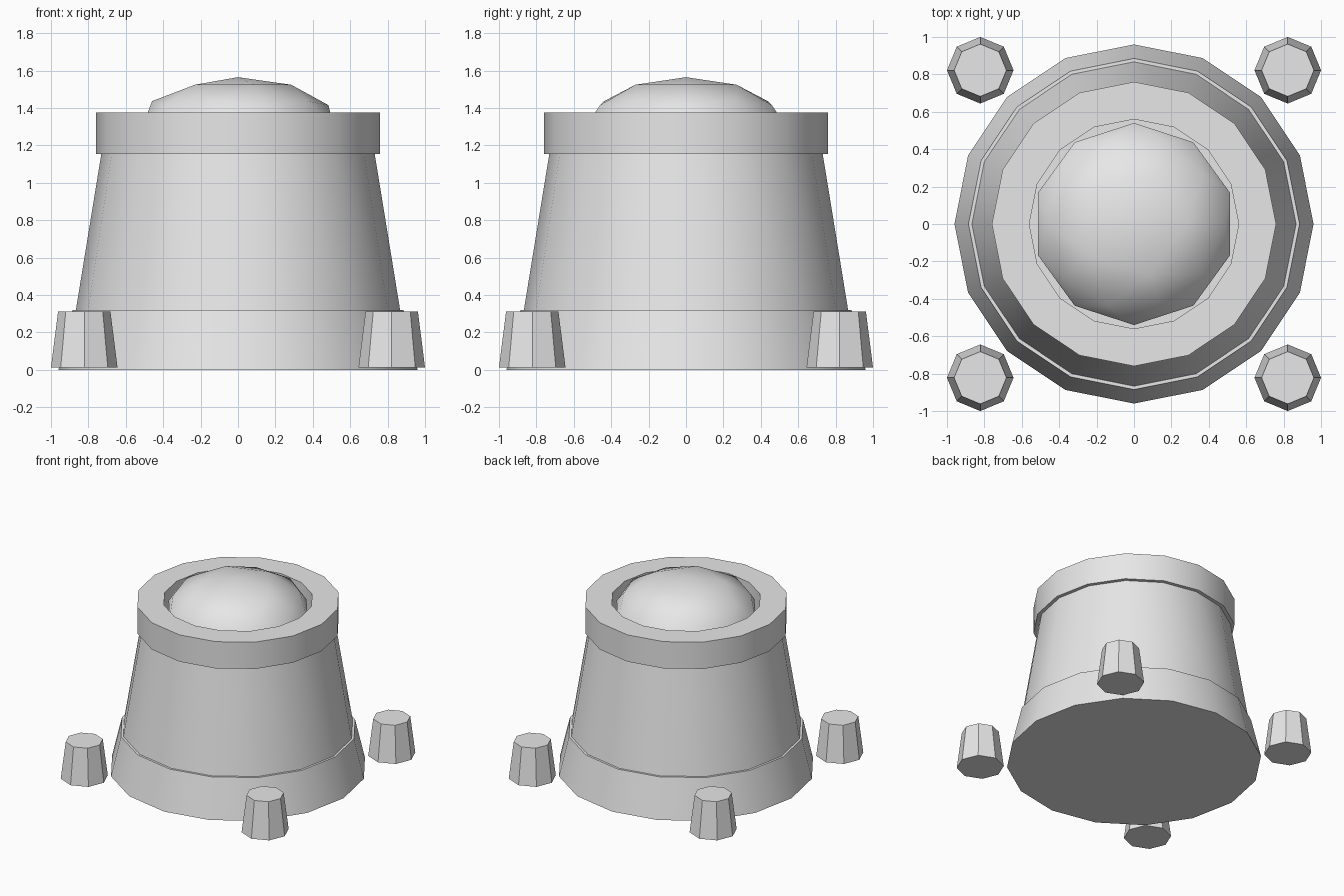
import bpy
import math
import bmesh

if "Cube" in bpy.data.objects:
    bpy.data.objects.remove(bpy.data.objects["Cube"], do_unlink=True)

grey = bpy.data.materials.new("light_grey")
grey.use_nodes = True
COLOUR = (0.8, 0.8, 0.8, 1)
grey.diffuse_color = COLOUR
grey.node_tree.nodes["Principled BSDF"].inputs["Base Color"].default_value = COLOUR


def finish(obj, name):
    obj.name = obj.data.name = name
    obj.data.materials.append(grey)
    bpy.ops.object.select_all(action="DESELECT")
    obj.select_set(True)
    bpy.context.view_layer.objects.active = obj
    bpy.ops.object.shade_smooth_by_angle(angle=math.radians(30))
    return obj


def frustum(name, sides, r_bottom, r_top, z0, z1, x=0, y=0):
    bpy.ops.mesh.primitive_cone_add(vertices=sides, radius1=r_bottom, radius2=r_top,
                                    depth=z1 - z0, location=(x, y, (z0 + z1) / 2))
    return finish(bpy.context.object, name)


def ring(name, sides, r_in, r_out, z0, z1):
    # Rectangular section swept around the z axis
    bm = bmesh.new()
    section = [(r_in, z0), (r_out, z0), (r_out, z1), (r_in, z1)]
    loops = []
    for i in range(sides):
        a = math.tau * i / sides
        loops.append([bm.verts.new((r * math.cos(a), r * math.sin(a), z)) for r, z in section])
    for i, loop in enumerate(loops):
        after = loops[(i + 1) % sides]
        for k in range(4):
            m = (k + 1) % 4
            bm.faces.new((loop[k], after[k], after[m], loop[m]))
    bmesh.ops.recalc_face_normals(bm, faces=bm.faces)
    mesh = bpy.data.meshes.new(name)
    bm.to_mesh(mesh)
    bm.free()
    obj = bpy.data.objects.new(name, mesh)
    bpy.context.collection.objects.link(obj)
    return finish(obj, name)


# Stacked body
frustum("base", 16, 0.96, 0.885, 0, 0.32)
frustum("body", 16, 0.87, 0.73, 0.3, 1.16)
ring("rim", 16, 0.56, 0.76, 1.155, 1.375)

# Flattened dome sunk inside the rim
bpy.ops.mesh.primitive_ico_sphere_add(subdivisions=2, radius=0.54, location=(0, 0, 1.295))
dome = bpy.context.object
dome.scale.z = 0.5
bpy.ops.object.transform_apply(location=False, rotation=False, scale=True)
finish(dome, "dome")

# Four corner feet
for side, x in (("right", -0.822), ("left", 0.822)):
    for end, y in (("front", -0.822), ("back", 0.822)):
        frustum(f"{end}_{side}_foot", 8, 0.178, 0.14, 0.012, 0.312, x, y)
